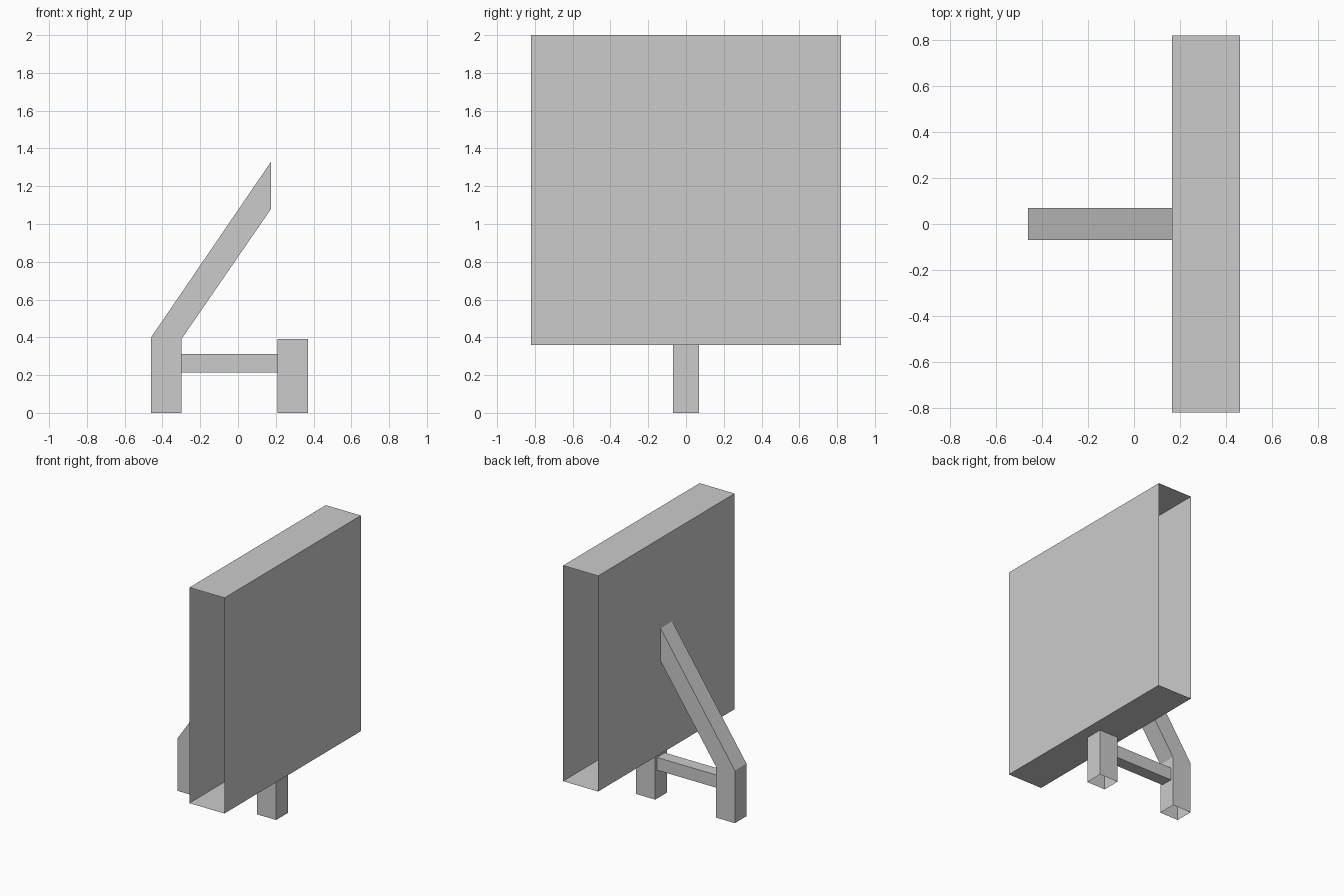
import bpy
import bmesh

cube = bpy.data.objects.get("Cube")
if cube:
    bpy.data.objects.remove(cube, do_unlink=True)

grey = bpy.data.materials.new("light grey")
grey.use_nodes = True
colour = (0.6, 0.6, 0.6, 1.0)
grey.diffuse_color = colour
grey.node_tree.nodes["Principled BSDF"].inputs["Base Color"].default_value = colour


def extrude_profile(name, profile, half_depth, open_sides=()):
    """Extrude an x-z profile along y, leaving out faces that point to open_sides."""
    bm = bmesh.new()
    face = bm.faces.new([bm.verts.new((x, -half_depth, z)) for x, z in profile])
    result = bmesh.ops.extrude_face_region(bm, geom=[face], use_keep_orig=True)
    for v in result["geom"]:
        if isinstance(v, bmesh.types.BMVert):
            v.co.y = half_depth
    bmesh.ops.recalc_face_normals(bm, faces=bm.faces)
    bm.normal_update()
    removed = [f for f in bm.faces
               if any(sign * f.normal["xyz".index(axis)] > 0.99
                      for axis, sign in open_sides)]
    bmesh.ops.delete(bm, geom=removed, context="FACES")
    mesh = bpy.data.meshes.new(name)
    bm.to_mesh(mesh)
    bm.free()
    mesh.materials.append(grey)
    obj = bpy.data.objects.new(name, mesh)
    bpy.context.collection.objects.link(obj)
    return obj


def box(x0, x1, z0, z1):
    return [(x0, z0), (x1, z0), (x1, z1), (x0, z1)]


# Hollow board, open at both ends
extrude_profile("board", box(0.165, 0.46, 0.36, 2.0), 0.82,
                [("y", 1), ("y", -1)])

# Short leg under the board, open underneath
extrude_profile("front_leg", box(0.21, 0.37, 0.0, 0.39), 0.07, [("z", -1)])

# Rear leg bending into the diagonal brace
extrude_profile("rear_leg_and_brace",
                [(-0.46, 0), (-0.30, 0), (-0.30, 0.39),
                 (0.175, 1.08), (0.175, 1.33), (-0.46, 0.40)],
                0.07, [("z", -1)])

# Crossbar joining the two legs
extrude_profile("crossbar", box(-0.30, 0.21, 0.215, 0.312), 0.047,
                [("x", 1), ("x", -1)])
